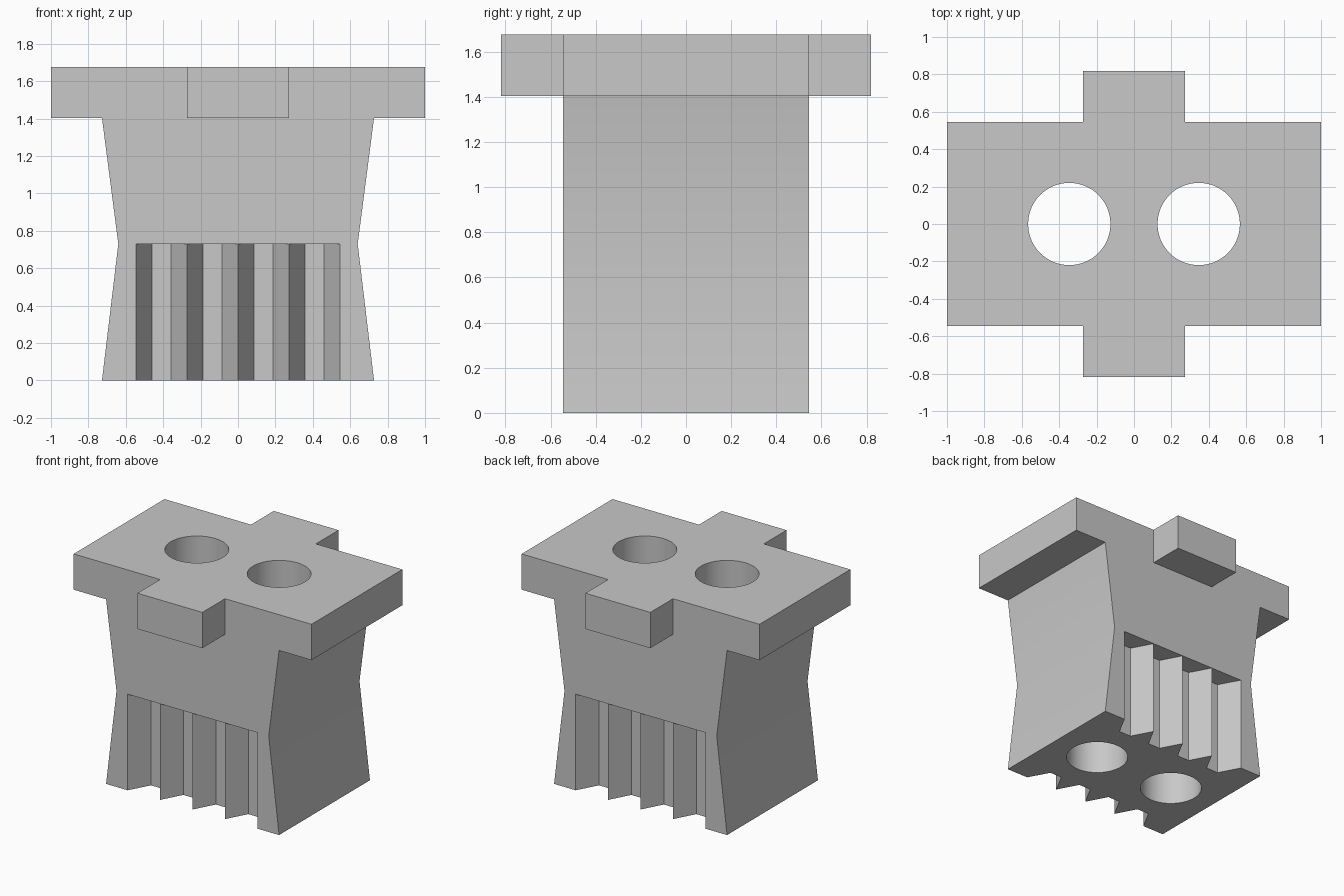
import bpy
import bmesh
from math import radians
from mathutils import Vector

old = bpy.data.objects.get("Cube")
if old:
    bpy.data.objects.remove(old, do_unlink=True)

U = 1 / 11                      # design unit
DEPTH = 6 * U                   # half depth of the body
TAB_X, TAB_Y = 3 * U, 9 * U     # half size of the cross tab
WAIST, LEDGE, TOP = 0.73, 1.403, 1.675
HOLE_X, HOLE_R = 0.346, 0.22
GROOVES, PITCH, GROOVE_DEPTH = 4, 3 * U, 0.158

grey = bpy.data.materials.new("plain grey")
grey.use_nodes = True
colour = (0.58, 0.58, 0.58, 1)
grey.diffuse_color = colour
grey.node_tree.nodes["Principled BSDF"].inputs["Base Color"].default_value = colour


def prism(name, points, offset):
    """Extrude a closed outline of 3D points along an offset."""
    bm = bmesh.new()
    face = bm.faces.new([bm.verts.new(p) for p in points])
    ext = bmesh.ops.extrude_face_region(bm, geom=[face])
    verts = [v for v in ext["geom"] if isinstance(v, bmesh.types.BMVert)]
    bmesh.ops.translate(bm, verts=verts, vec=Vector(offset))
    bmesh.ops.recalc_face_normals(bm, faces=bm.faces)
    mesh = bpy.data.meshes.new(name)
    bm.to_mesh(mesh)
    bm.free()
    mesh.materials.append(grey)
    obj = bpy.data.objects.new(name, mesh)
    bpy.context.collection.objects.link(obj)
    return obj


def combine(target, tool, operation):
    """Apply a boolean and discard the tool."""
    bpy.context.view_layer.objects.active = target
    mod = target.modifiers.new(operation, "BOOLEAN")
    mod.operation, mod.object, mod.solver = operation, tool, "EXACT"
    bpy.ops.object.modifier_apply(modifier=mod.name)
    bpy.data.objects.remove(tool, do_unlink=True)


# Waisted body with the overhanging head, from its front outline
half = [(8 * U, 0), (0.64, WAIST), (8 * U, LEDGE), (1, LEDGE), (1, TOP)]
outline = half + [(-x, z) for x, z in reversed(half)]
body = prism("grooved_block", [(x, -DEPTH, z) for x, z in outline], (0, 2 * DEPTH, 0))

# Cross tab through the head, front to back
tab = prism("cross_tab", [(-TAB_X, -TAB_Y, LEDGE), (TAB_X, -TAB_Y, LEDGE),
                          (TAB_X, TAB_Y, LEDGE), (-TAB_X, TAB_Y, LEDGE)],
            (0, 0, TOP - LEDGE))
combine(body, tab, "UNION")

# Trapezoid grooves in the lower front and back, open at the bottom
for side in (-1, 1):
    outer = side * (DEPTH + 0.1)
    face_y = side * DEPTH
    inner = side * (DEPTH - GROOVE_DEPTH)
    edge = GROOVES * PITCH / 2
    comb = [(-edge, outer)]
    for i in range(GROOVES):
        x = -edge + i * PITCH
        comb += [(x, face_y), (x + 0.085, inner), (x + PITCH - 0.085, inner)]
    comb += [(edge, face_y), (edge, outer)]
    cutter = prism("groove_cutter", [(x, y, -0.1) for x, y in comb], (0, 0, WAIST + 0.1))
    cutter.hide_render = True
    combine(body, cutter, "DIFFERENCE")

# Two round holes straight through
for x in (-HOLE_X, HOLE_X):
    bpy.ops.mesh.primitive_cylinder_add(vertices=64, radius=HOLE_R, depth=3,
                                        location=(x, 0, 1))
    drill = bpy.context.object
    drill.hide_render = True
    drill.data.materials.append(grey)
    combine(body, drill, "DIFFERENCE")

# Clean flat faces, then smooth only the round and gently bent walls
bm = bmesh.new()
bm.from_mesh(body.data)
bmesh.ops.remove_doubles(bm, verts=bm.verts, dist=0.0001)
bmesh.ops.dissolve_limit(bm, angle_limit=radians(0.5), verts=bm.verts, edges=bm.edges)
bm.to_mesh(body.data)
bm.free()

bpy.ops.object.select_all(action="DESELECT")
body.select_set(True)
bpy.context.view_layer.objects.active = body
bpy.ops.object.shade_smooth_by_angle(angle=radians(30))
